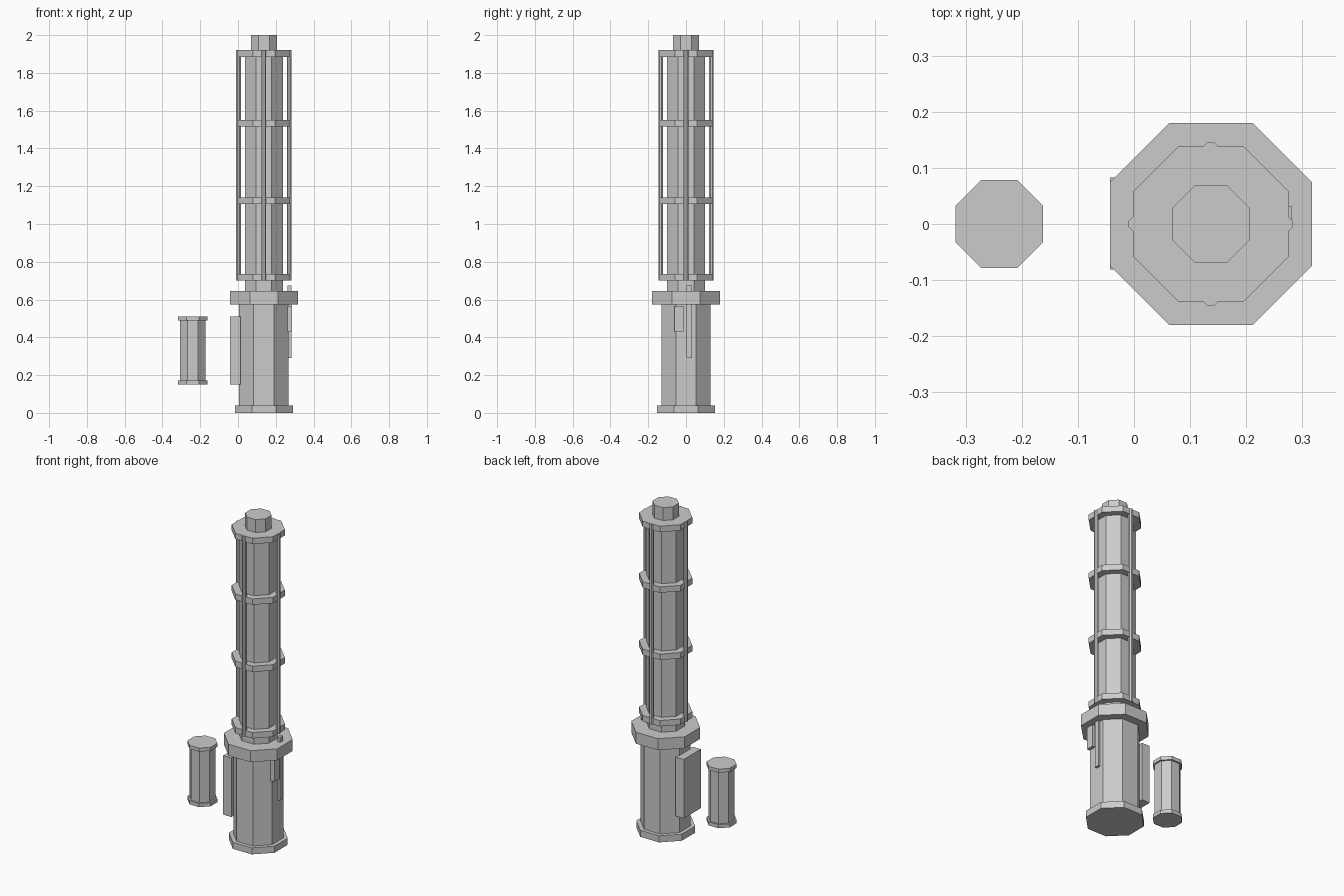
import bpy
from math import pi, cos, sin

if "Cube" in bpy.data.objects:
    bpy.data.objects.remove(bpy.data.objects["Cube"])

CX = 0.137    # axis of the main column
CAN_X = -0.24  # axis of the separate canister


def octagon(name, x, y, apothem, z0, z1):
    """Upright octagonal prism with flats facing the axes."""
    bpy.ops.mesh.primitive_cylinder_add(
        vertices=8, radius=apothem / cos(pi / 8), depth=z1 - z0,
        location=(x, y, (z0 + z1) / 2))
    ob = bpy.context.object
    ob.name = name
    # turn the mesh so that faces, not corners, point along x and y
    for v in ob.data.vertices:
        a, b = v.co.x, v.co.y
        c, s = cos(pi / 8), sin(pi / 8)
        v.co.x, v.co.y = a * c - b * s, a * s + b * c
    return ob


def box(name, x0, x1, y0, y1, z0, z1):
    bpy.ops.mesh.primitive_cube_add(
        size=1, location=((x0 + x1) / 2, (y0 + y1) / 2, (z0 + z1) / 2))
    ob = bpy.context.object
    ob.name = name
    ob.scale = (x1 - x0, y1 - y0, z1 - z0)
    return ob


# Handle section
octagon("base_plate", CX, 0, 0.154, 0, 0.04)
octagon("lower_body", CX, 0, 0.131, 0.04, 0.575)
octagon("collar", CX, 0, 0.18, 0.575, 0.645)

# Inner tube and top cap
octagon("inner_tube", CX, 0, 0.10, 0.645, 1.89)
octagon("top_cap", CX, 0, 0.069, 1.92, 2.0)

# Cage rings
for i, z in enumerate((0.70, 1.105, 1.515, 1.885)):
    octagon(f"cage_ring_{i + 1}", CX, 0, 0.139, z, z + 0.036)

# Cage rods, one on each side
for i in range(4):
    a = i * pi / 2
    octagon(f"cage_rod_{i + 1}", CX + 0.134 * cos(a), 0.134 * sin(a),
            0.0125, 0.70, 1.92)

# Side fittings
box("side_panel", -0.043, 0.012, -0.081, 0.083, 0.15, 0.51)
box("lever_bar", 0.262, 0.282, 0.002, 0.031, 0.29, 0.675)
box("switch_block", 0.25, 0.287, -0.06, -0.012, 0.43, 0.567)

# Separate canister
octagon("canister_body", CAN_X, 0, 0.068, 0.17, 0.49)
octagon("canister_bottom", CAN_X, 0, 0.078, 0.15, 0.172)
octagon("canister_top", CAN_X, 0, 0.078, 0.488, 0.51)
